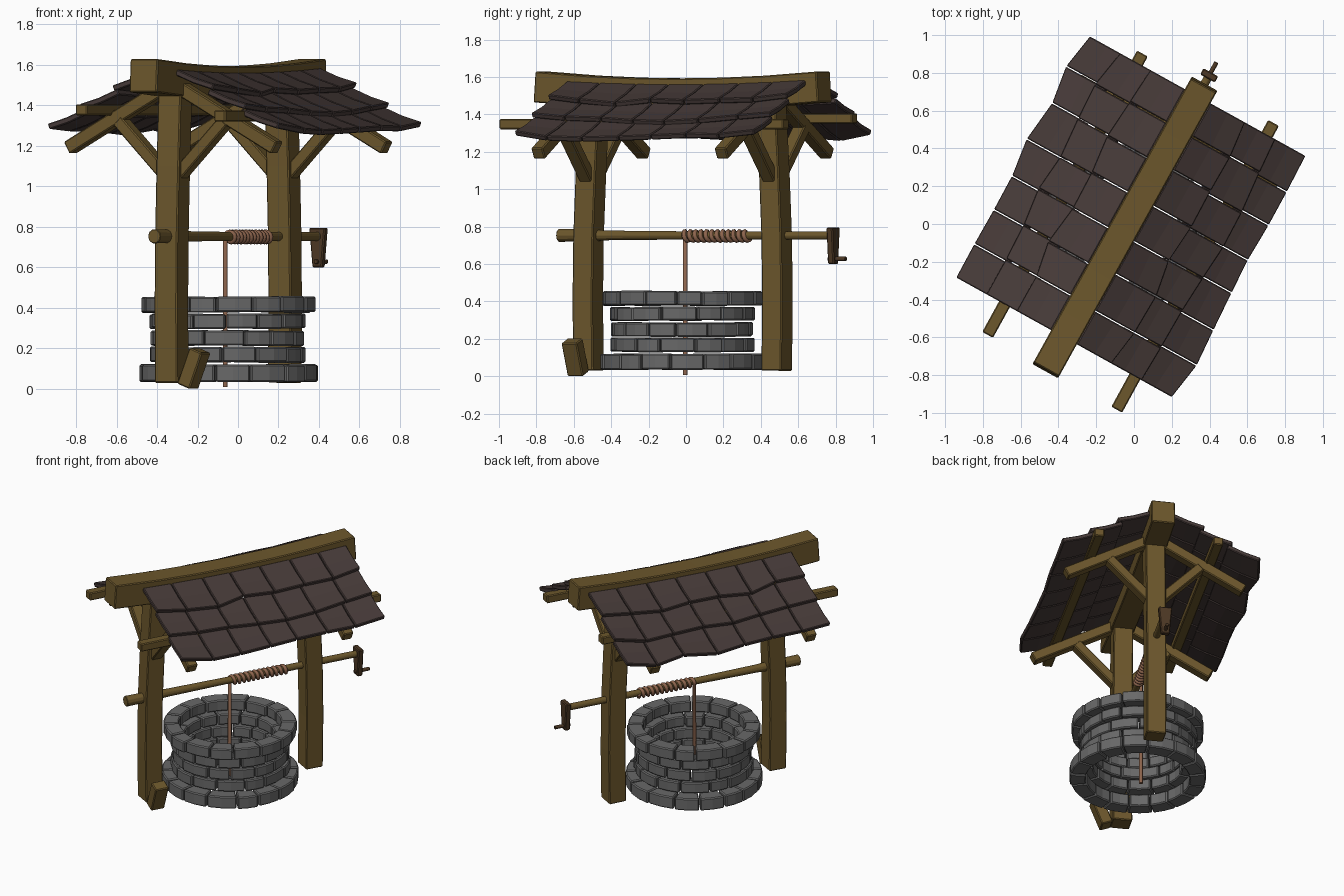
import bpy, bmesh, random
from math import sin, cos, pi, radians
from mathutils import Vector, Matrix

if "Cube" in bpy.data.objects:
    bpy.data.objects.remove(bpy.data.objects["Cube"])

random.seed(4)
J = lambda a: random.uniform(-a, a)
# Local frame: y runs along the ridge; the whole well is turned 29 degrees
M = Matrix.Translation((-0.048, -0.018, 0)) @ Matrix.Rotation(radians(-29), 4, 'Z')


def material(name, rgb):
    m = bpy.data.materials.new(name)
    m.diffuse_color = (*rgb, 1)
    m.use_nodes = True
    m.node_tree.nodes["Principled BSDF"].inputs["Base Color"].default_value = m.diffuse_color
    return m


WOOD = material("wood", (0.15, 0.095, 0.025))
DARK = material("dark_wood", (0.075, 0.04, 0.018))
TILE = material("roof_tile", (0.062, 0.043, 0.04))
STONE = material("stone", (0.14, 0.14, 0.14))
ROPE = material("rope", (0.27, 0.13, 0.075))


def finish(name, bm, mat, bevel=0.006):
    bmesh.ops.recalc_face_normals(bm, faces=bm.faces)
    me = bpy.data.meshes.new(name)
    bm.to_mesh(me)
    bm.free()
    ob = bpy.data.objects.new(name, me)
    bpy.context.collection.objects.link(ob)
    ob.matrix_world = M
    me.materials.append(mat)
    if bevel:
        b = ob.modifiers.new("bevel", 'BEVEL')
        b.width, b.segments, b.limit_method = bevel, 1, 'ANGLE'
    return ob


def loft(bm, rings):
    """Closed skin through a list of point rings."""
    vs = [[bm.verts.new(p) for p in r] for r in rings]
    n = len(vs[0])
    for a, b in zip(vs, vs[1:]):
        for i in range(n):
            bm.faces.new((a[i], a[(i + 1) % n], b[(i + 1) % n], b[i]))
    bm.faces.new(vs[0][::-1])
    bm.faces.new(vs[-1])


def beam(name, path, side, w, h, mat=WOOD, taper=1.0):
    """Rectangular timber along a path; w is measured along side."""
    pts, side = [Vector(p) for p in path], Vector(side).normalized()
    rings, n = [], len(pts)
    for i, p in enumerate(pts):
        t = (pts[min(i + 1, n - 1)] - pts[max(i - 1, 0)]).normalized()
        up = t.cross(side).normalized()
        k = 1 + (taper - 1) * i / (n - 1)
        rings.append([p + side * a * w * k / 2 + up * b * h / 2
                      for a, b in ((-1, -1), (1, -1), (1, 1), (-1, 1))])
    bm = bmesh.new()
    loft(bm, rings)
    return finish(name, bm, mat)


def round_bar(name, stations, z, mat, sides=10):
    """Round bar along y from (y, radius) stations."""
    bm = bmesh.new()
    loft(bm, [[(r * cos(2 * pi * i / sides), y, z + r * sin(2 * pi * i / sides))
               for i in range(sides)] for y, r in stations])
    return finish(name, bm, mat, 0.003)


# Stone rings: (bottom z, top z, inner radius, outer radius, bricks)
rows = [(0.035, 0.12, 0.335, 0.44, 16), (0.13, 0.205, 0.29, 0.385, 14),
        (0.213, 0.288, 0.285, 0.38, 14), (0.297, 0.37, 0.29, 0.385, 14),
        (0.378, 0.455, 0.33, 0.43, 16)]
for k, (z0, z1, ri, ro, n) in enumerate(rows):
    bm = bmesh.new()
    cuts = [2 * pi * (i + 0.5 * (k % 2) + J(0.12)) / n for i in range(n)]
    cuts.append(cuts[0] + 2 * pi)
    for a0, a1 in zip(cuts, cuts[1:]):
        g, d, e = 0.004 / ro, J(0.005), J(0.003)
        rings = []
        for a in (a0 + g, (a0 + a1) / 2, a1 - g):
            rings.append([(r * cos(a), r * sin(a), z + e) for r, z in
                          ((ri + d, z0), (ro + d, z0), (ro + d, z1), (ri + d, z1))])
        loft(bm, rings)
    finish(f"stone_ring_{k + 1}", bm, STONE, 0.007)

# Slightly bowed posts, each with two roof rafters and braces
for s, tag in ((-1, "front"), (1, "back")):
    beam(f"{tag}_post", [(0, s * u, z) for u, z in ((0.575, 0.03), (0.58, 0.4), (0.575, 0.75),
                         (0.56, 1.1), (0.54, 1.46))], (1, 0, 0), 0.128, 0.122)
    for v, lr in ((-1, "left"), (1, "right")):
        y = s * 0.56
        beam(f"{tag}_{lr}_rafter", [(v * 0.03, y, 1.495), (v * 0.585, y, 1.19)],
             (0, 1, 0), 0.07, 0.067)
        beam(f"{tag}_{lr}_brace", [(v * 0.03, y, 1.05), (v * 0.30, y, 1.325)],
             (0, 1, 0), 0.075, 0.06)

# Wedge block leaning at the foot of the front post
beam("post_wedge", [(0.095, -0.585, 0.012), (0.165, -0.585, 0.19)], (0, 1, 0), 0.095, 0.075)

# Sagging ridge beam and straight purlins
beam("ridge_beam", [(0, u, 1.51 + 0.036 * (u / 0.855) ** 2)
                    for u in (-0.865, -0.55, -0.28, 0, 0.28, 0.55, 0.865)], (1, 0, 0), 0.155, 0.165)
beam("left_purlin", [(-0.36, -0.85, 1.378), (-0.365, 0.85, 1.378)], (1, 0, 0), 0.065, 0.055)
beam("right_purlin", [(0.43, -0.865, 1.348), (0.42, 0.865, 1.348)], (1, 0, 0), 0.065, 0.055)

# Roof tiles: three overlapping rows of seven on each slope; row edges wander smoothly
for s, tag in ((-1, "left"), (1, "right")):
    bm = bmesh.new()
    for k in range(3):
        edge = [0.122 + 0.183 * (k + 1) + J(0.02) for _ in range(8)]
        edge[0] = edge[7] = 0.105 + 0.183 * (k + 1)
        lift = [J(0.006) for _ in range(8)]
        seam = [-0.668 + 1.465 * c / 7 + (J(0.012) if 0 < c < 7 else 0) for c in range(8)]
        va = 0.078 + 0.183 * k
        for c in range(7):
            rings = []
            for t in (0, 0.5, 1):
                ring = []
                for i, du, dz in ((c, 0.003, 0), (c + 1, -0.003, 0),
                                  (c + 1, -0.003, -0.027), (c, 0.003, -0.027)):
                    u = seam[i] + du
                    v = va + (edge[i] - va) * t
                    sag = 0.02 * (1 - (u / 0.75) ** 2)
                    z = 1.606 - 0.53 * (v - 0.1) - sag - 0.036 * (1 - t)
                    ring.append((s * (v + dz * 0.45), u, z + dz + lift[i] * t
                                 - 0.006 * sin(pi * t)))
                rings.append(ring)
            loft(bm, rings)
    finish(f"roof_tiles_{tag}", bm, TILE, 0.005)

# Windlass axle, crank arm and handle
round_bar("axle", [(-0.755, 0.036), (-0.58, 0.034), (-0.45, 0.027), (0, 0.023), (0.935, 0.023)],
          0.753, WOOD)
beam("crank_arm", [(0, 0.92, 0.795), (0, 0.92, 0.6)], (1, 0, 0), 0.09, 0.037, DARK, 0.6)
round_bar("crank_handle", [(0.89, 0.013), (1.0, 0.013)], 0.628, DARK, 8)

# Rope wound round the axle, its tail hanging into the well
turns, per = 12, 12
path = [(-0.02, 0.005, 0.008), (-0.02, 0.005, 0.745)]
for i in range(turns * per + 1):
    a = pi - 2 * pi * i / per
    path.append((0.025 * cos(a), 0.005 + 0.4 * i / (turns * per), 0.75 + 0.025 * sin(a)))
cu = bpy.data.curves.new("rope", 'CURVE')
cu.dimensions, cu.bevel_depth, cu.bevel_resolution, cu.use_fill_caps = '3D', 0.0125, 1, True
sp = cu.splines.new('POLY')
sp.points.add(len(path) - 1)
for p, co in zip(sp.points, path):
    p.co = (*co, 1)
cu.materials.append(ROPE)
rope = bpy.data.objects.new("rope", cu)
bpy.context.collection.objects.link(rope)
rope.matrix_world = M
